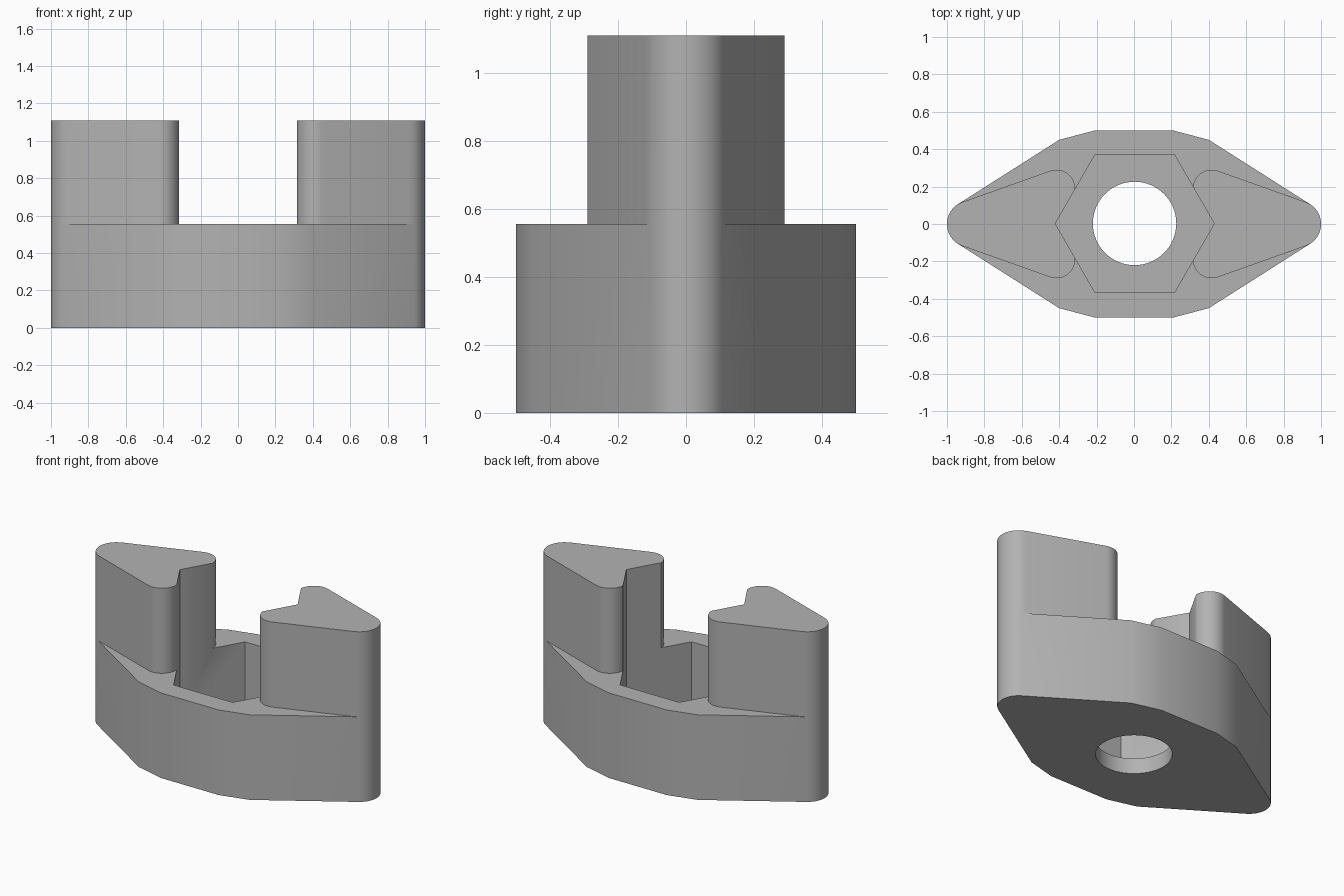
import bpy, bmesh
from math import sin, cos, radians, pi
from mathutils import Vector

cube = bpy.data.objects.get("Cube")
if cube:
    bpy.data.objects.remove(cube, do_unlink=True)

STEP_Z, TOP_Z, FLOOR_Z = 0.555, 1.11, 0.10
TIP = (0.875, 0.125)            # tip arc: centre x and radius

grey = bpy.data.materials.new("mid grey")
grey.use_nodes = True
grey.diffuse_color = (0.45, 0.45, 0.45, 1)
grey.node_tree.nodes["Principled BSDF"].inputs["Base Color"].default_value = (0.45, 0.45, 0.45, 1)


def arc(cx, cy, r, angles):
    return [(cx + r * cos(radians(a)), cy + r * sin(radians(a))) for a in angles]


def ring(cx, cy, r, n):
    return arc(cx, cy, r, [360 * i / n for i in range(n)])


def prism(name, outline, z0, z1):
    """Extrude a flat outline between two heights."""
    bm = bmesh.new()
    face = bm.faces.new([bm.verts.new((x, y, z0)) for x, y in outline])
    up = bmesh.ops.extrude_face_region(bm, geom=[face])["geom"]
    bmesh.ops.translate(bm, vec=Vector((0, 0, z1 - z0)),
                        verts=[v for v in up if isinstance(v, bmesh.types.BMVert)])
    bmesh.ops.recalc_face_normals(bm, faces=bm.faces)
    mesh = bpy.data.meshes.new(name)
    bm.to_mesh(mesh)
    bm.free()
    mesh.materials.append(grey)
    obj = bpy.data.objects.new(name, mesh)
    bpy.context.collection.objects.link(obj)
    return obj


def combine(target, tool, operation):
    """Apply a boolean and discard the tool."""
    tool.hide_render = True
    mod = target.modifiers.new(operation, 'BOOLEAN')
    mod.operation, mod.solver, mod.object = operation, 'EXACT', tool
    bpy.context.view_layer.objects.active = target
    bpy.ops.object.modifier_apply(modifier=mod.name)
    bpy.data.objects.remove(tool, do_unlink=True)


def turned(points):
    return [(-x, -y) for x, y in points]


# Base: a long diamond with chamfered sides and rounded tips
tip_angles = list(range(-57, 58, 6))
tip = arc(TIP[0], 0, TIP[1], tip_angles)
half = tip + [(0.40, 0.45), (0.21, 0.50), (-0.21, 0.50), (-0.40, 0.45)]
body = prism("clamp_body", half + turned(half), 0, STEP_Z)

# Two upright prongs sharing the tip arcs of the base
prong_tip = arc(TIP[0], 0, TIP[1], [-70.5] + tip_angles + [70.5])
upper = arc(0.415, 0.19, 0.1, [70.5 + 9 * i for i in range(13)] + [180])
lower = [(x, -y) for x, y in reversed(upper)]
prong = prong_tip + upper + lower
for side, outline in (("left", prong), ("right", turned(prong))):
    combine(body, prism(side + "_prong", outline, STEP_Z, TOP_Z), 'UNION')

# Hexagonal nut pocket, which also notches the prongs, and the bolt hole
combine(body, prism("nut_pocket", ring(0.004, 0.002, 0.425, 6), FLOOR_Z, 2), 'DIFFERENCE')
combine(body, prism("bolt_hole", ring(0.003, 0.003, 0.223, 64), -1, 1), 'DIFFERENCE')

# Merge the flat seams left between base and prongs
bm = bmesh.new()
bm.from_mesh(body.data)
bmesh.ops.remove_doubles(bm, verts=bm.verts, dist=0.0005)
bmesh.ops.dissolve_limit(bm, angle_limit=radians(0.5), verts=bm.verts, edges=bm.edges)
bm.to_mesh(body.data)
bm.free()

bpy.ops.object.select_all(action='DESELECT')
body.select_set(True)
bpy.context.view_layer.objects.active = body
bpy.ops.object.shade_smooth_by_angle(angle=radians(30))
